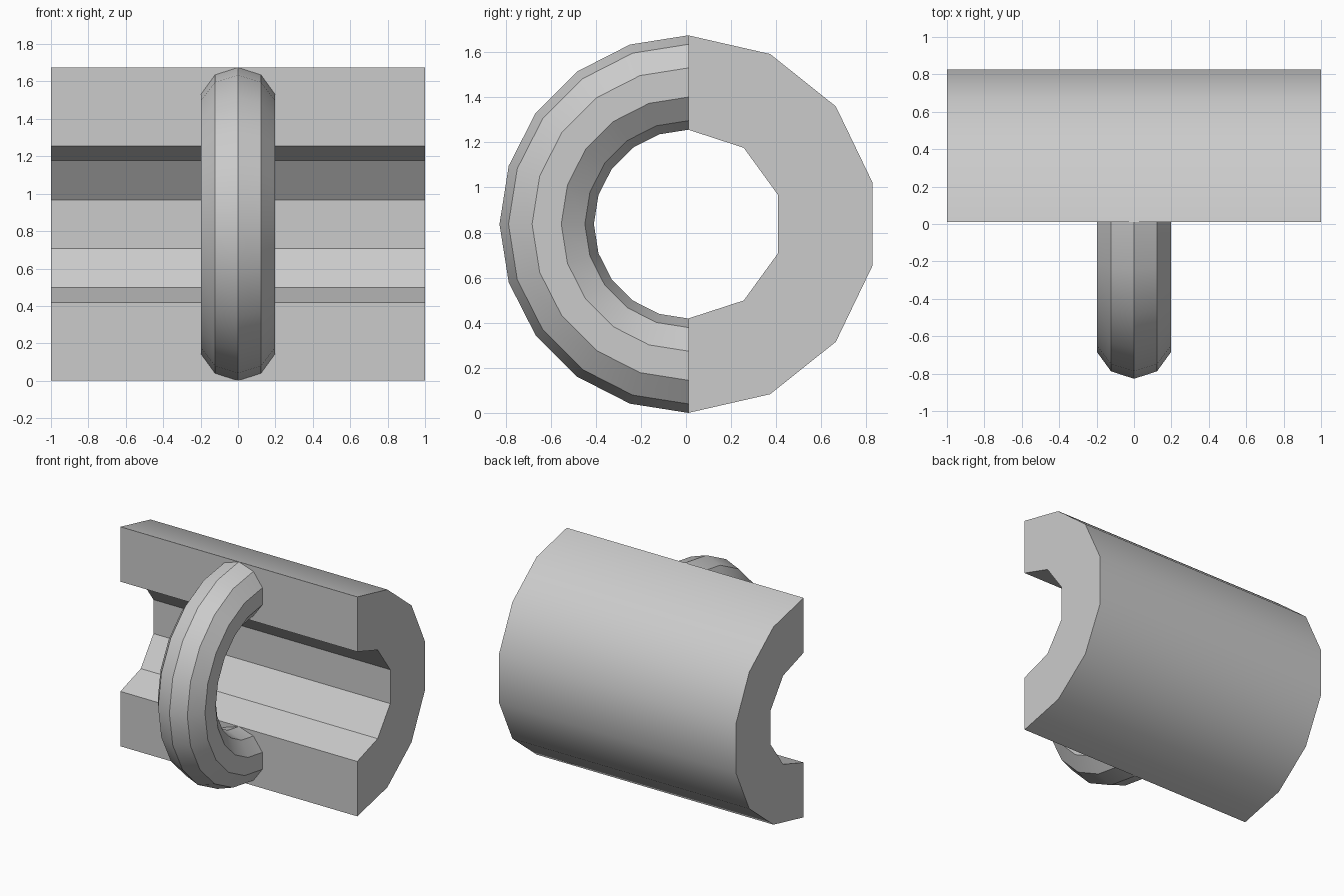
import bpy, bmesh
from math import sin, cos, pi, radians
from mathutils import Vector

if "Cube" in bpy.data.objects:
    bpy.data.objects.remove(bpy.data.objects["Cube"], do_unlink=True)

OUTER = 0.8375          # outer radius of shell and ring
INNER = OUTER / 2       # bore radius
CENTRE = Vector((0, 0.01, OUTER))

grey = bpy.data.materials.new("plain grey")
grey.use_nodes = True
grey.diffuse_color = (0.6, 0.6, 0.6, 1)
grey.node_tree.nodes["Principled BSDF"].inputs["Base Color"].default_value = (0.6, 0.6, 0.6, 1)


def finish(bm, name):
    """Turn the bmesh into a shaded object with the grey material."""
    bmesh.ops.recalc_face_normals(bm, faces=bm.faces[:])
    mesh = bpy.data.meshes.new(name)
    bm.to_mesh(mesh)
    bm.free()
    mesh.materials.append(grey)
    obj = bpy.data.objects.new(name, mesh)
    bpy.context.collection.objects.link(obj)
    bpy.ops.object.select_all(action="DESELECT")
    obj.select_set(True)
    bpy.context.view_layer.objects.active = obj
    bpy.ops.object.shade_smooth_by_angle(angle=radians(30))


def half_arc(radius, steps):
    """Points from the top round the back to the bottom, at the left end."""
    return [CENTRE + Vector((-1, radius * sin(pi * i / steps), radius * cos(pi * i / steps)))
            for i in range(steps + 1)]


# Half pipe shell: C-shaped section extruded along x
bm = bmesh.new()
section = half_arc(OUTER, 7) + half_arc(INNER, 5)[::-1]
end = bm.faces.new([bm.verts.new(p) for p in section])
copy = bmesh.ops.extrude_face_region(bm, geom=[end], use_keep_orig=True)
moved = [v for v in copy["geom"] if isinstance(v, bmesh.types.BMVert)]
bmesh.ops.translate(bm, verts=moved, vec=(2, 0, 0))
finish(bm, "half_pipe_shell")

# Half ring handle: ten-sided section spun round the pipe axis over the front
bm = bmesh.new()
tube = (OUTER - INNER) / 2
middle = (OUTER + INNER) / 2
sides = 10
loop = [bm.verts.new(CENTRE + Vector((tube * sin(2 * pi * i / sides), 0,
                                      middle + tube * cos(2 * pi * i / sides))))
        for i in range(sides)]
edges = [bm.edges.new((loop[i], loop[(i + 1) % sides])) for i in range(sides)]
bmesh.ops.spin(bm, geom=loop + edges, cent=CENTRE, axis=(1, 0, 0), angle=pi, steps=10)
finish(bm, "half_ring_handle")
